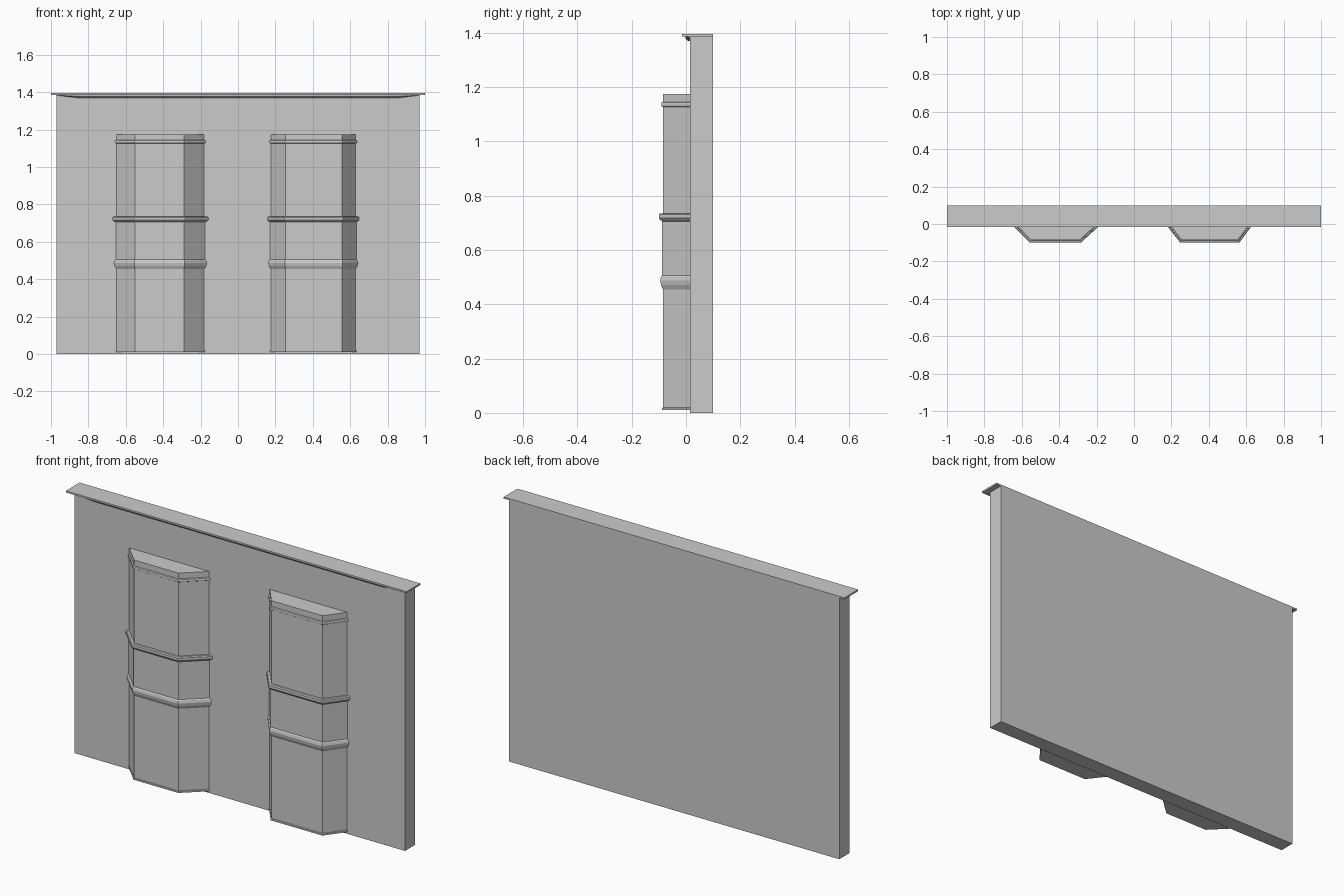
import bpy
import bmesh
from mathutils import Vector

old = bpy.data.objects.get("Cube")
if old:
    bpy.data.objects.remove(old, do_unlink=True)

# One plain stone colour
stone = bpy.data.materials.new("grey stone")
stone.use_nodes = True
GREY = (0.6, 0.6, 0.6, 1)
stone.diffuse_color = GREY
stone.node_tree.nodes["Principled BSDF"].inputs["Base Color"].default_value = GREY


def finish(bm, name):
    bmesh.ops.recalc_face_normals(bm, faces=bm.faces)
    mesh = bpy.data.meshes.new(name)
    bm.to_mesh(mesh)
    bm.free()
    mesh.materials.append(stone)
    obj = bpy.data.objects.new(name, mesh)
    bpy.context.collection.objects.link(obj)
    return obj


def box(name, low, high):
    bm = bmesh.new()
    bmesh.ops.create_cube(bm, size=1)
    low, high = Vector(low), Vector(high)
    for v in bm.verts:
        v.co = (low + high) / 2 + v.co * (high - low)
    return finish(bm, name)


def loft(name, rings):
    """Skin closed rings of equal length and cap both ends."""
    bm = bmesh.new()
    rows = [[bm.verts.new(p) for p in ring] for ring in rings]
    for a, b in zip(rows, rows[1:]):
        for i in range(len(a)):
            j = (i + 1) % len(a)
            bm.faces.new((a[i], a[j], b[j], b[i]))
    bm.faces.new(rows[0])
    bm.faces.new(rows[-1])
    return finish(bm, name)


# Wall slab and the thin coping on top
WALL_Y = 0.015
box("wall", (-0.97, WALL_Y, 0), (0.97, 0.1, 1.386))
box("coping", (-1, -0.015, 1.386), (1, 0.1, 1.395))

# Small moulding under the coping, tapering away at both ends
rings = []
for x, drop in ((-0.97, 0.004), (-0.85, 0.018), (0.85, 0.018), (0.97, 0.004)):
    z = 1.387
    rings.append([(x, 0.02, z), (x, -0.003, z), (x, -0.001, z - drop * 0.6),
                  (x, 0.008, z - drop), (x, 0.02, z - drop)])
loft("coping_moulding", rings)


def bay_ring(outline, grow, z):
    """Bay plan pushed outwards by grow, with mitred corners."""
    pts = [Vector(p) for p in outline]
    normals = []
    for a, b in zip(pts, pts[1:]):
        d = (b - a).normalized()
        normals.append(Vector((d.y, -d.x)))
    ring = []
    for i, p in enumerate(pts):
        if i in (0, len(pts) - 1):
            n = normals[0 if i == 0 else -1]
            q = Vector((p.x + grow / n.x, p.y))
        else:
            n, m = normals[i - 1], normals[i]
            q = p + (n + m) * grow / (1 + n.dot(m))
        ring.append((q.x, q.y, z))
    return ring


# Vertical section of a bay: height and how far it stands proud
SECTION = [
    (0.01, 0.003), (0.018, 0.003), (0.02, 0),
    (0.455, 0), (0.47, 0.007), (0.487, 0.010), (0.5, 0.007), (0.505, 0.003),
    (0.705, 0.003), (0.711, 0.010), (0.717, 0.015), (0.73, 0.015), (0.735, 0.011),
    (0.735, 0), (1.126, 0), (1.129, 0.005), (1.135, 0.006),
    (1.142, 0.005), (1.145, 0), (1.175, 0),
]

FRONT_Y = -0.085
BAYS = {"right_bay": (-0.65, -0.55, -0.29, -0.18),
        "left_bay": (0.175, 0.255, 0.555, 0.63)}
for name, (x0, x1, x2, x3) in BAYS.items():
    plan = [(x0, 0.016), (x1, FRONT_Y), (x2, FRONT_Y), (x3, 0.016)]
    loft(name, [bay_ring(plan, grow, z) for z, grow in SECTION])
